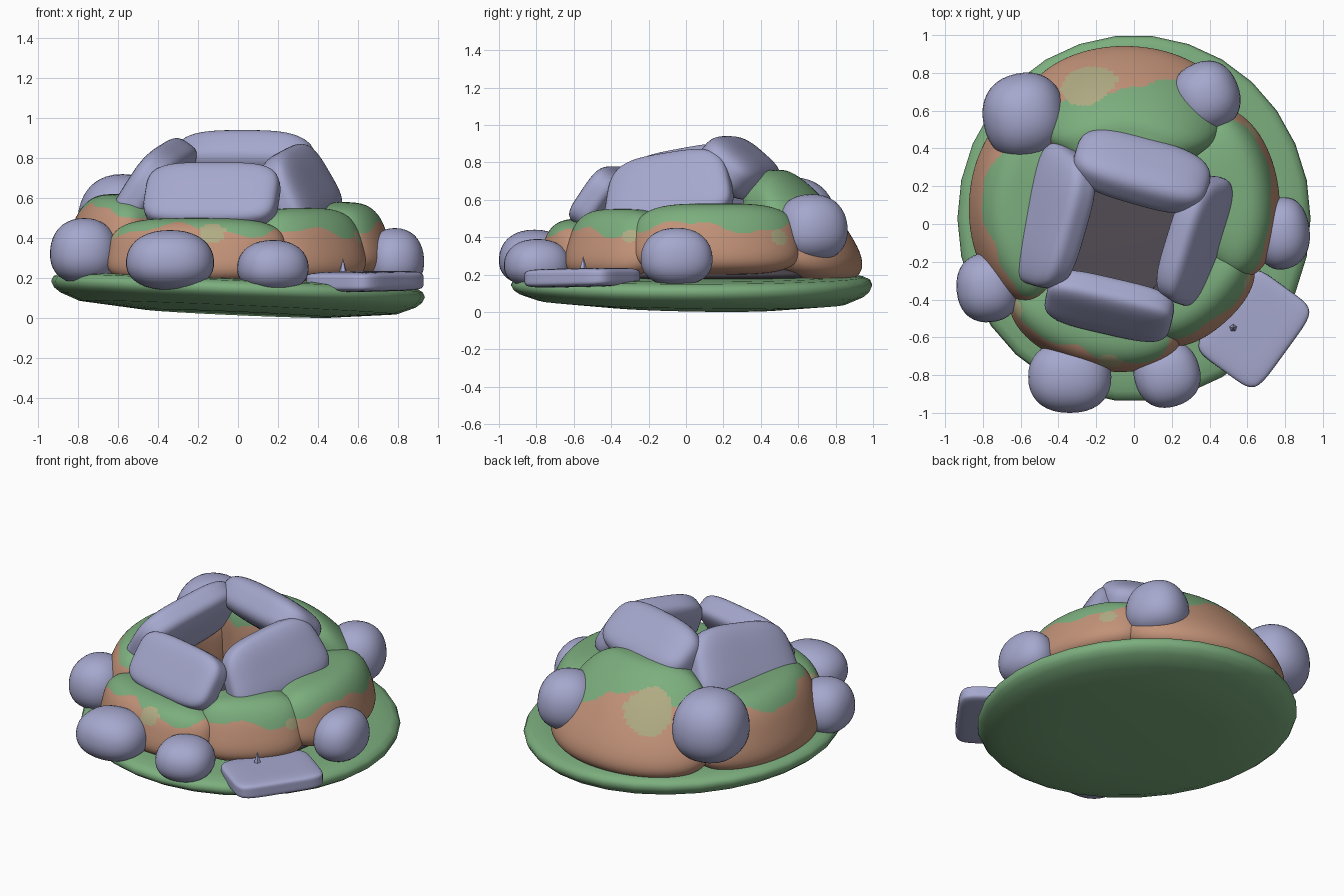
import bpy, bmesh, math
from mathutils import Matrix, Vector

if "Cube" in bpy.data.objects:
    bpy.data.objects.remove(bpy.data.objects["Cube"])


def material(name, srgb):
    m = bpy.data.materials.new(name)
    m.diffuse_color = [((c / 255 + 0.055) / 1.055) ** 2.4 for c in srgb] + [1]
    m.use_nodes = True
    m.node_tree.nodes["Principled BSDF"].inputs["Base Color"].default_value = m.diffuse_color
    return m


STONE = material("lavender_stone", (166, 168, 206))
GREEN = material("moss_green", (124, 174, 126))
BROWN = material("clay_brown", (194, 146, 120))
TAN = material("dry_tan", (176, 171, 131))
DARK = material("dark_hollow", (82, 76, 84))


def finish(name, bm, mats, smooth=True):
    bmesh.ops.recalc_face_normals(bm, faces=bm.faces[:])
    me = bpy.data.meshes.new(name)
    for f in bm.faces:
        f.smooth = smooth
    bm.to_mesh(me)
    bm.free()
    for m in mats:
        me.materials.append(m)
    ob = bpy.data.objects.new(name, me)
    bpy.context.collection.objects.link(ob)
    return ob


def rounded_cube(cuts, n):
    """Cube grid pushed onto a superellipsoid of exponent n."""
    bm = bmesh.new()
    bmesh.ops.create_cube(bm, size=2)
    bmesh.ops.subdivide_edges(bm, edges=bm.edges[:], cuts=cuts, use_grid_fill=True)
    for v in bm.verts:
        v.co /= sum(abs(c) ** n for c in v.co) ** (1 / n)
    return bm


def pebble(name, lo, hi, turn=0):
    lo, hi = Vector(lo), Vector(hi)
    bm = rounded_cube(9, 2.25)
    half = (hi - lo) / 2
    for v in bm.verts:
        v.co = Matrix.Rotation(turn, 3, 'Z') @ v.co
        # slightly narrower towards the top
        v.co.x *= half.x * (1 - 0.06 * v.co.z)
        v.co.y *= half.y * (1 - 0.06 * v.co.z)
        v.co.z *= half.z
        v.co += (lo + hi) / 2
    finish(name, bm, [STONE])


def slab(name, center, half, turn, pitch, lean, n=3.6, taper=0.0):
    bm = rounded_cube(13, n)
    for v in bm.verts:
        v.co.x *= 1 - taper * v.co.z
    rot = (Matrix.Rotation(math.radians(turn), 4, 'Z')
           @ Matrix.Rotation(math.radians(-pitch), 4, 'Y')
           @ Matrix.Rotation(math.radians(lean), 4, 'X'))
    bm.transform(Matrix.Translation(center) @ rot @ Matrix.Diagonal((*half, 1)))
    finish(name, bm, [STONE])


CX, CY = -0.05, 0.08      # centre of the mound
TAN_SPOTS = [((-0.24, 0.74, 0.56), 0.165), ((-0.13, -0.74, 0.43), 0.065),
             ((0.57, -0.29, 0.40), 0.06), ((0.62, 0.50, 0.40), 0.05),
             ((-0.62, -0.45, 0.42), 0.05)]


def mound_rock(name, a0, a1, r_in, r_low, r_top, z0, z1, moss, dip=0.0):
    """Bent rounded block, mossy above a wavy height, dark on its inner wall."""
    bm = rounded_cube(45, 3.6)
    for v in bm.verts:
        u, p, q = v.co
        t = (q + 1) / 2
        a = math.radians((a0 + a1) / 2 + (a1 - a0) / 2 * u)
        r_out = r_low + (r_top - r_low) * t ** 1.5
        r = r_in + (r_out - r_in) * (p + 1) / 2
        v.co = (CX + r * math.cos(a), CY + r * math.sin(a), z0 + (z1 - z0) * t)
    bmesh.ops.recalc_face_normals(bm, faces=bm.faces[:])
    bm.normal_update()
    for f in bm.faces:
        c = f.calc_center_median()
        a = math.atan2(c.y - CY, c.x - CX)
        wave = 0.03 * math.sin(7 * a + 2.3) + 0.01 * math.sin(19 * a)
        u = (math.degrees(a) % 360 - a0 % 360) / (a1 - a0)
        line = moss + wave - dip * max(0, 1 - 2.2 * u)
        f.material_index = 1 if c.z > line else 0
        for spot, rad in TAN_SPOTS:
            d = c - Vector(spot)
            d.z *= 1.25
            if d.length < rad * (1 + 0.1 * math.sin(14 * a)):
                f.material_index = 2
        inward = -(f.normal.x * math.cos(a) + f.normal.y * math.sin(a))
        if inward > 0.4 and (c.xy - Vector((CX, CY))).length < r_in + 0.15:
            f.material_index = 3
    finish(name, bm, [BROWN, GREEN, TAN, DARK])


# Tilted, shallow grassy base
bm = bmesh.new()
SIDES = 30
profile = [(0.5, 0.06), (0.86, 0.05), (0.95, 0.042), (0.988, 0.025), (1.0, 0.0),
           (0.985, -0.03), (0.95, -0.055), (0.85, -0.092), (0.5, -0.122)]
rings = []
for s, dz in profile:
    ring = []
    for i in range(SIDES):
        a = math.tau * i / SIDES
        x, y = 0.935 * s * math.cos(a), 0.03 + 0.97 * s * math.sin(a)
        z = 0.145 - 0.043 * x + dz + min(dz, 0) * 0.15 * y
        ring.append(bm.verts.new((x, y, z)))
    rings.append(ring)
for r0, r1 in zip(rings, rings[1:]):
    for i in range(SIDES):
        j = (i + 1) % SIDES
        bm.faces.new((r0[i], r0[j], r1[j], r1[i]))
bm.faces.new(rings[0])
bm.faces.new(rings[-1])
finish("grass_base", bm, [GREEN])

# Dark floor inside the hollow
bm = rounded_cube(9, 2.5)
bm.transform(Matrix.Translation((CX, CY, 0.2)) @ Matrix.Diagonal((0.66, 0.68, 0.06, 1)))
finish("hollow_floor", bm, [DARK])

# Ring of mossy rocks: angles, inner / low / top radius, heights, moss line
mound_rock("rock_right", -32, 48, 0.38, 0.84, 0.74, 0.20, 0.58, 0.455)
mound_rock("rock_front_right", -76, -21, 0.42, 0.82, 0.71, 0.18, 0.55, 0.42)
mound_rock("rock_front", -143, -66, 0.42, 0.88, 0.80, 0.17, 0.50, 0.44)
mound_rock("rock_left", 128, 226, 0.38, 0.845, 0.72, 0.17, 0.62, 0.54)
mound_rock("rock_back", 36, 140, 0.28, 0.91, 0.52, 0.15, 0.76, 0.61, 0.2)

# Loose boulders around the mound
pebble("boulder_back_left", (-0.80, 0.34, 0.28), (-0.36, 0.80, 0.72), 0.2)
pebble("boulder_back_right", (0.20, 0.48, 0.27), (0.56, 0.86, 0.63), 0.4)
pebble("boulder_right", (0.64, -0.24, 0.14), (0.93, 0.14, 0.45), 0.2)
pebble("boulder_left", (-0.94, -0.52, 0.17), (-0.60, -0.15, 0.50), 0.1)
pebble("boulder_front_left", (-0.56, -1.00, 0.14), (-0.12, -0.62, 0.44))
pebble("boulder_front_right", (0.00, -0.97, 0.13), (0.35, -0.62, 0.39), 0.3)

# Four leaning slabs framing the opening
slab("slab_front", (-0.13, -0.435, 0.605), (0.34, 0.09, 0.18), -13, 0, -35, 4)
slab("slab_back", (0.04, 0.28, 0.77), (0.365, 0.12, 0.185), -16, 0, 50, 3.2)
slab("slab_left", (-0.425, 0.03, 0.655), (0.375, 0.10, 0.24), 74, 10, 34, 3.6, 0.08)
slab("slab_right", (0.315, -0.09, 0.65), (0.345, 0.09, 0.21), 73, 9, -26, 3.6, 0.1)

# Flat slab lying on the grass, with a small shard behind it
slab("fallen_slab", (0.635, -0.555, 0.183), (0.275, 0.207, 0.05), 54, 1, 0, 6)
bm = bmesh.new()
bmesh.ops.create_cone(bm, cap_ends=True, segments=5, radius1=0.03, radius2=0, depth=0.1)
bm.transform(Matrix.Translation((0.525, -0.55, 0.25)))
finish("stone_shard", bm, [STONE], False)
